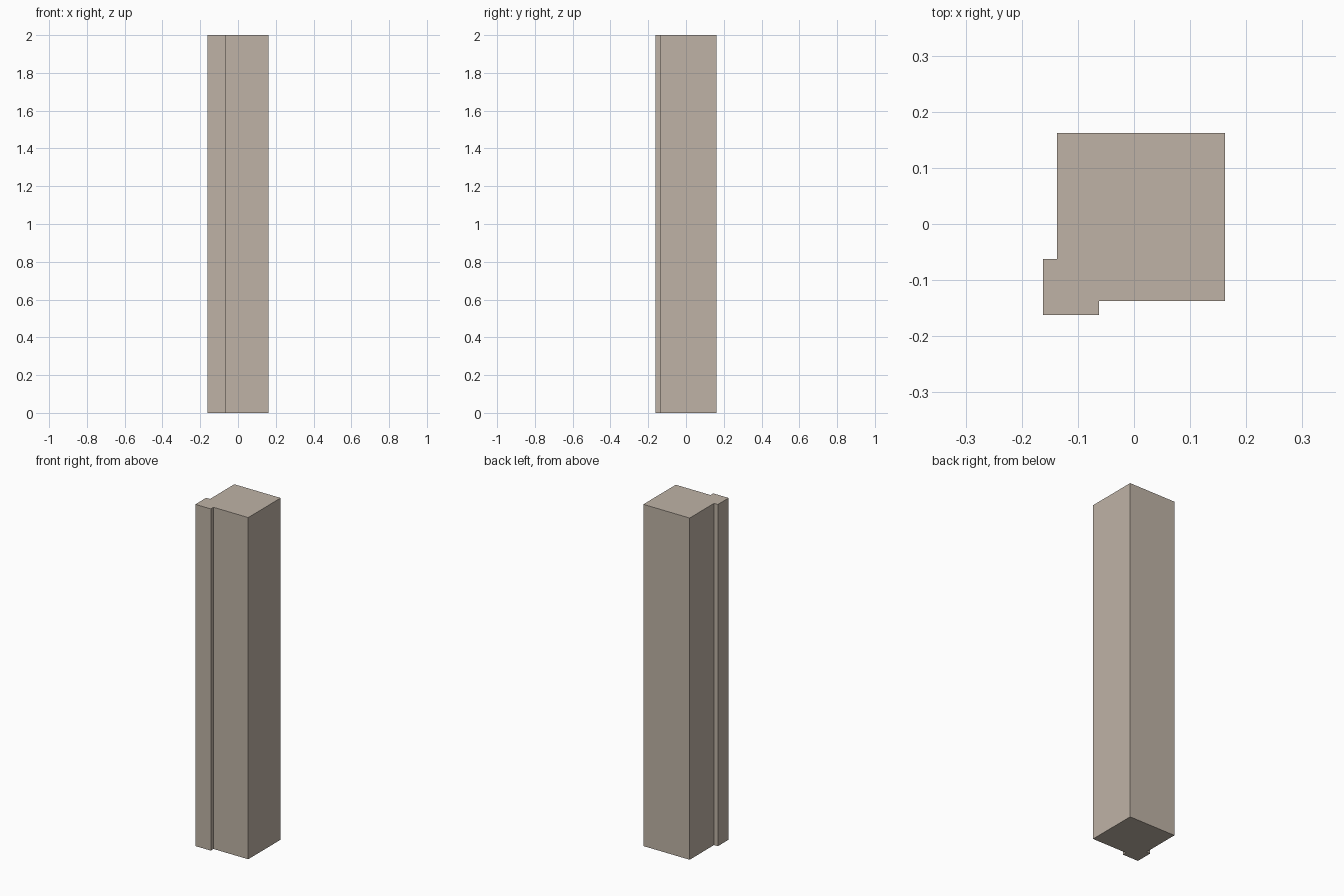
import bpy, bmesh

if "Cube" in bpy.data.objects:
    bpy.data.objects.remove(bpy.data.objects["Cube"])

H = 2.0
E = 0.1625   # outer half width
I = -0.1375  # main shaft faces on the stepped sides
S = -0.0625  # inner end of the corner strip

# Pillar: square shaft with a raised strip wrapping one corner
profile = [(-E, -E), (S, -E), (S, I), (E, I), (E, E), (I, E), (I, S), (-E, S)]

bm = bmesh.new()
base = bm.faces.new([bm.verts.new((x, y, 0)) for x, y in profile])
top = bmesh.ops.extrude_face_region(bm, geom=[base], use_keep_orig=True)
bmesh.ops.translate(bm, vec=(0, 0, H),
                    verts=[g for g in top["geom"] if isinstance(g, bmesh.types.BMVert)])
bmesh.ops.recalc_face_normals(bm, faces=bm.faces)

mesh = bpy.data.meshes.new("corner_pillar")
bm.to_mesh(mesh)
bm.free()
pillar = bpy.data.objects.new("corner_pillar", mesh)
bpy.context.collection.objects.link(pillar)

# Warm stone colour
stone = bpy.data.materials.new("stone")
stone.diffuse_color = (0.52, 0.45, 0.38, 1)
stone.use_nodes = True
stone.node_tree.nodes["Principled BSDF"].inputs["Base Color"].default_value = stone.diffuse_color
mesh.materials.append(stone)
